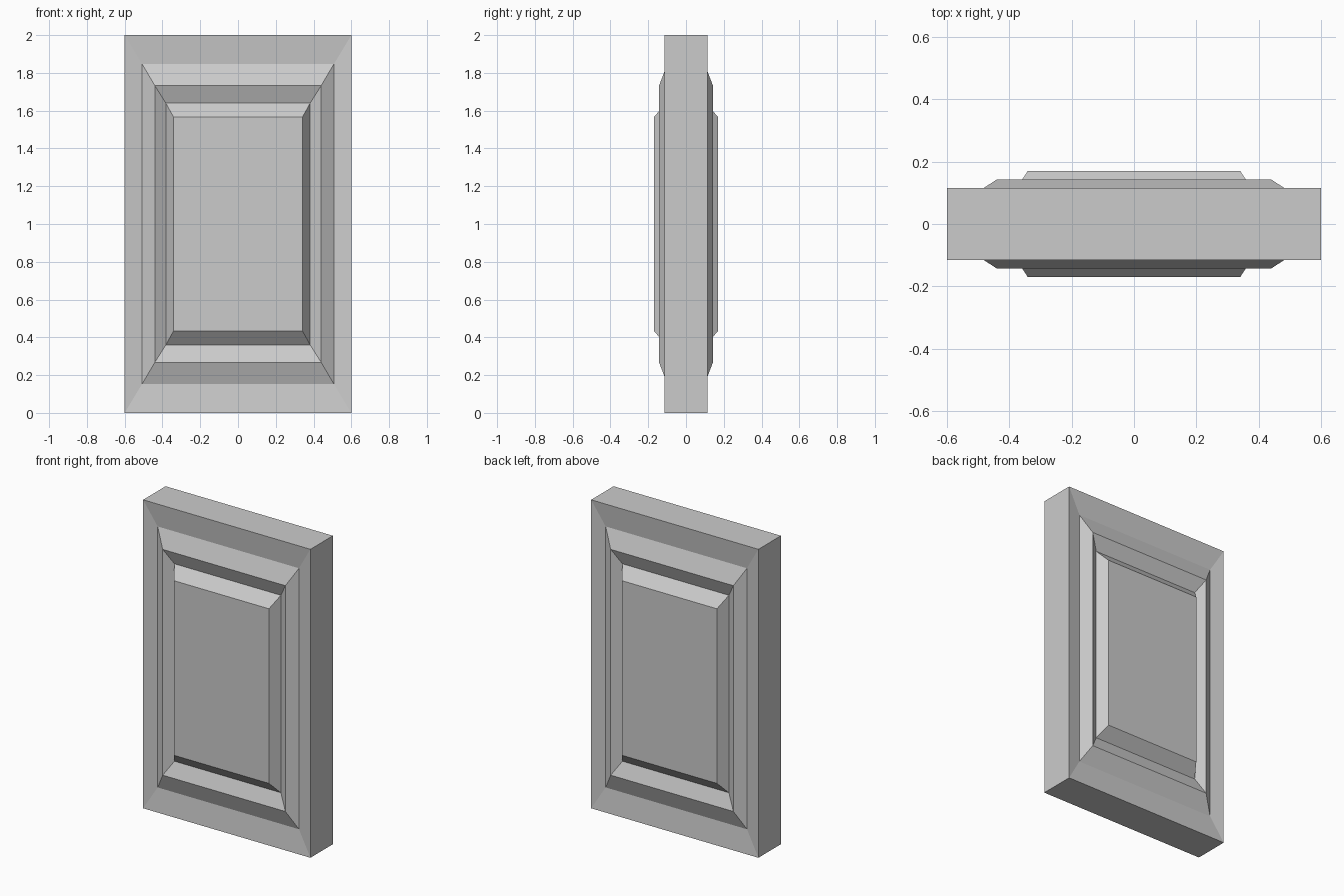
import bpy, bmesh

if "Cube" in bpy.data.objects:
    bpy.data.objects.remove(bpy.data.objects["Cube"])

# moulding profile: half width, half height, distance from mid-plane
RINGS = [
    (0.60, 1.000, 0.115),
    (0.507, 0.846, 0.099),
    (0.44, 0.732, 0.143),
    (0.382, 0.640, 0.106),
    (0.341, 0.566, 0.170),
]


def ring(bm, half_w, half_h, depth, side):
    corners = [(-1, -1), (1, -1), (1, 1), (-1, 1)]
    return [bm.verts.new((sx * half_w, side * depth, 1 + sz * half_h))
            for sx, sz in corners]


def bridge(bm, a, b):
    for i in range(4):
        j = (i + 1) % 4
        bm.faces.new((a[i], a[j], b[j], b[i]))


bm = bmesh.new()
edges = []
# moulded front and back faces with flat centre panels
for side in (-1, 1):
    loops = [ring(bm, *r, side) for r in RINGS]
    for a, b in zip(loops, loops[1:]):
        bridge(bm, a, b)
    bm.faces.new(loops[-1])
    edges.append(loops[0])
# outer edge of the slab
bridge(bm, edges[0], edges[1])
bmesh.ops.recalc_face_normals(bm, faces=bm.faces)

mesh = bpy.data.meshes.new("door_panel")
bm.to_mesh(mesh)
bm.free()
door = bpy.data.objects.new("door_panel", mesh)
bpy.context.collection.objects.link(door)
